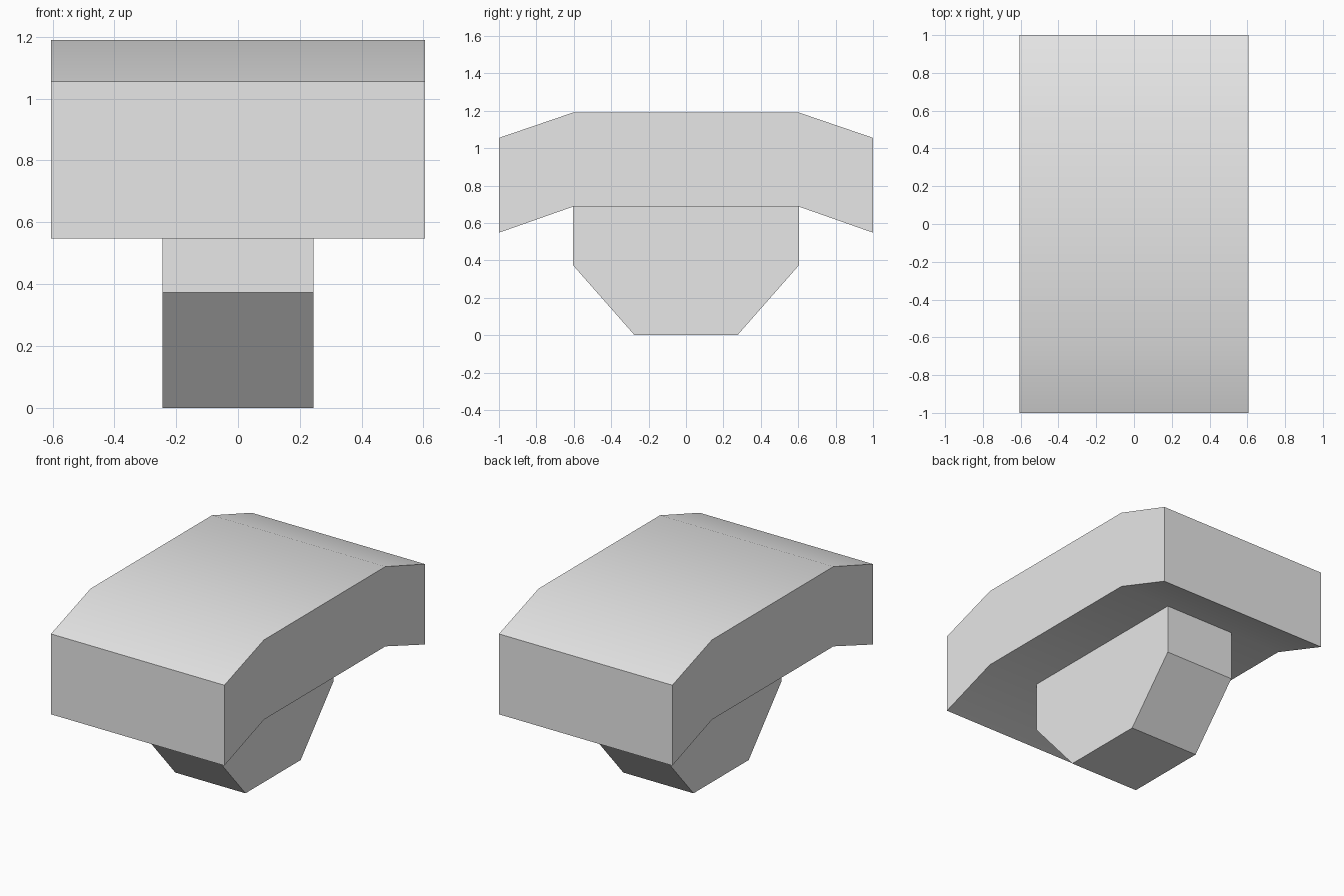
import bpy
import bmesh
from math import radians

cube = bpy.data.objects.get("Cube")
if cube:
    bpy.data.objects.remove(cube, do_unlink=True)

# Single grey finish
grey = bpy.data.materials.new("light_grey")
grey.use_nodes = True
colour = (0.8, 0.8, 0.8, 1)
grey.diffuse_color = colour
grey.node_tree.nodes["Principled BSDF"].inputs["Base Color"].default_value = colour


def extrude_profile(name, half, half_width):
    """Mirror a (y, z) half profile across y = 0 and extrude it along x."""
    outline = half + [(-y, z) for y, z in reversed(half)]
    bm = bmesh.new()
    face = bm.faces.new([bm.verts.new((-half_width, y, z)) for y, z in outline])
    result = bmesh.ops.extrude_face_region(bm, geom=[face])
    moved = [v for v in result["geom"] if isinstance(v, bmesh.types.BMVert)]
    bmesh.ops.translate(bm, vec=(2 * half_width, 0, 0), verts=moved)
    bmesh.ops.recalc_face_normals(bm, faces=bm.faces)
    mesh = bpy.data.meshes.new(name)
    bm.to_mesh(mesh)
    bm.free()
    mesh.materials.append(grey)
    obj = bpy.data.objects.new(name, mesh)
    bpy.context.collection.objects.link(obj)
    bpy.ops.object.select_all(action="DESELECT")
    obj.select_set(True)
    bpy.context.view_layer.objects.active = obj
    bpy.ops.object.shade_smooth_by_angle(angle=radians(30))
    return obj


# Bent slab on top, with drooping ends
extrude_profile("top_slab", [(0.605, 0.687), (1, 0.548), (1, 1.055), (0.605, 1.19)], 0.605)

# Tapered stem below
extrude_profile("stem", [(0.275, 0), (0.603, 0.373), (0.603, 0.687)], 0.245)
